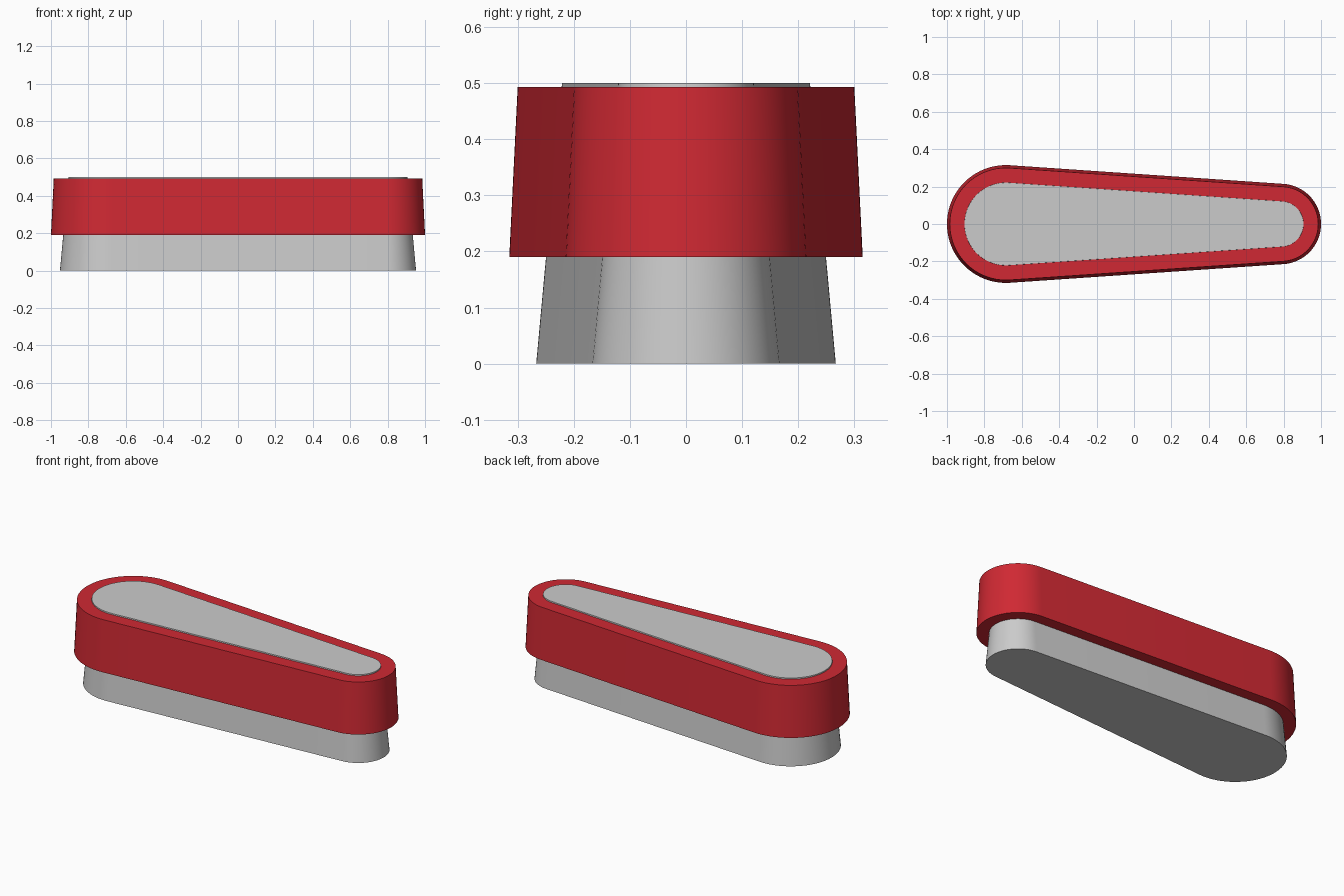
import bpy, bmesh, math

if "Cube" in bpy.data.objects:
    bpy.data.objects.remove(bpy.data.objects["Cube"])

BIG_X, SMALL_X = -0.685, 0.785   # centres of the two rounded ends
STEP = 0.10                      # the narrow end's radius is this much smaller
SEG = 40


def outline(r, z):
    """Tapered slot: two arcs joined by their common tangents."""
    a = math.acos(STEP / (SMALL_X - BIG_X))
    pts = []
    for cx, rad, start, end in ((SMALL_X, r - STEP, -a, a),
                                (BIG_X, r, a, 2 * math.pi - a)):
        for i in range(SEG + 1):
            t = start + (end - start) * i / SEG
            pts.append((cx + rad * math.cos(t), rad * math.sin(t), z))
    return pts


def loft(name, sections, closed=False):
    """Skin a stack of (radius, z) outlines; cap the ends or close into a ring."""
    bm = bmesh.new()
    loops = [[bm.verts.new(p) for p in outline(r, z)] for r, z in sections]
    n = len(loops[0])
    pairs = list(zip(loops, loops[1:]))
    if closed:
        pairs.append((loops[-1], loops[0]))
    else:
        bm.faces.new(loops[0][::-1])
        bm.faces.new(loops[-1])
    for lo, hi in pairs:
        for i in range(n):
            j = (i + 1) % n
            bm.faces.new((lo[i], lo[j], hi[j], hi[i]))
    bmesh.ops.recalc_face_normals(bm, faces=bm.faces)
    mesh = bpy.data.meshes.new(name)
    bm.to_mesh(mesh)
    bm.free()
    obj = bpy.data.objects.new(name, mesh)
    bpy.context.collection.objects.link(obj)
    bpy.ops.object.select_all(action='DESELECT')
    obj.select_set(True)
    bpy.context.view_layer.objects.active = obj
    bpy.ops.object.shade_smooth_by_angle(angle=math.radians(30))
    return obj


def core_radius(z):
    return 0.267 - 0.092 * z


# Grey drafted core
loft("core", [(core_radius(0), 0), (core_radius(0.5), 0.5)])

# Red band wrapped around the upper part of the core
band = loft("outer_band", [(0.315, 0.19), (0.30, 0.493),
                           (core_radius(0.493), 0.493), (core_radius(0.19), 0.19)],
            closed=True)
red = bpy.data.materials.new("red")
red.diffuse_color = (0.63, 0.022, 0.033, 1)
red.use_nodes = True
red.node_tree.nodes["Principled BSDF"].inputs["Base Color"].default_value = red.diffuse_color
band.data.materials.append(red)
